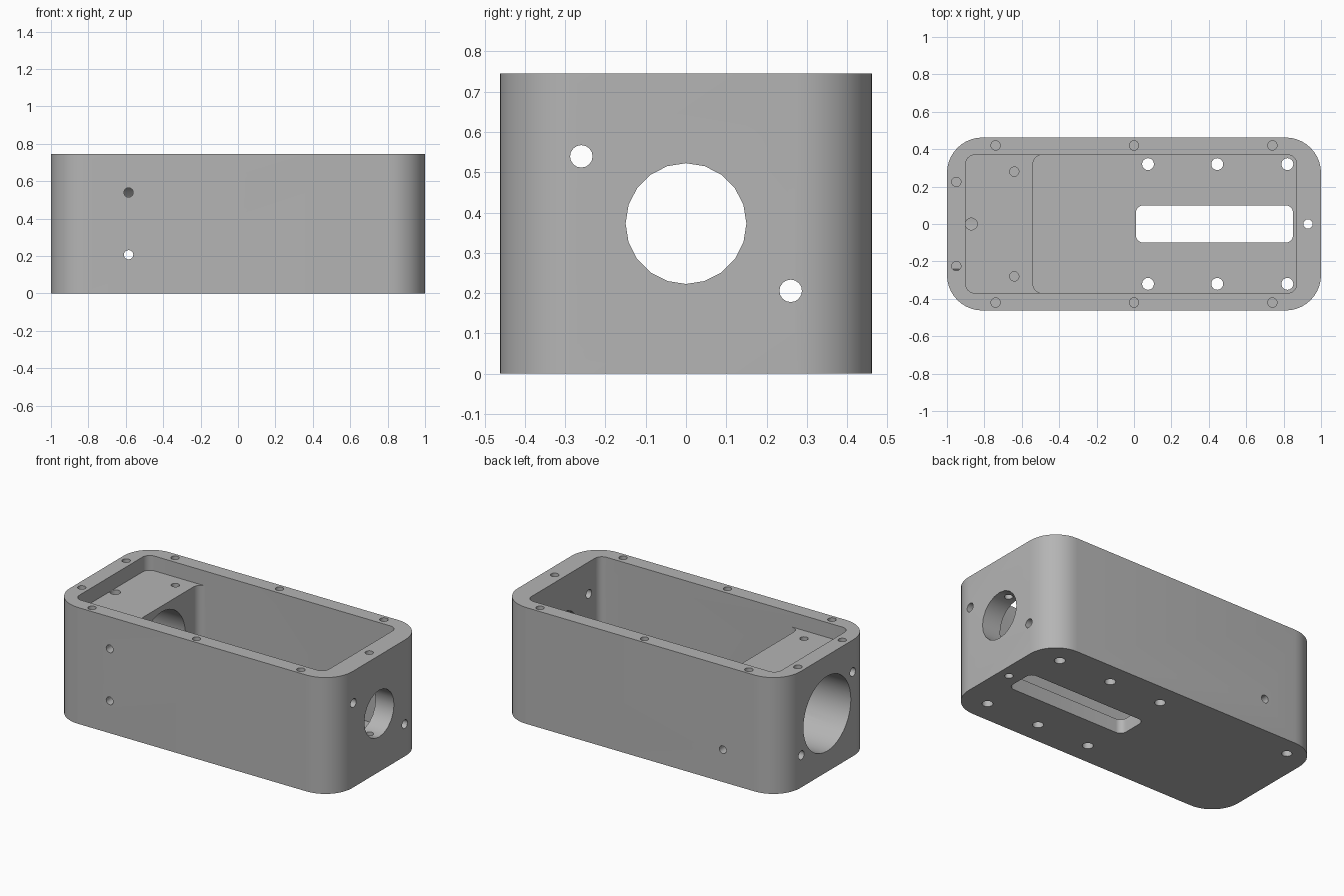
import bpy, bmesh, math
from mathutils import Matrix, Vector

if "Cube" in bpy.data.objects:
    bpy.data.objects.remove(bpy.data.objects["Cube"], do_unlink=True)

LENGTH, WIDTH, HEIGHT = 2.0, 0.925, 0.745
MID = HEIGHT / 2
BLOCK_TOP, FLOOR = 0.65, 0.09

grey = bpy.data.materials.new("machined_grey")
grey.use_nodes = True
colour = (0.46, 0.46, 0.46, 1)
grey.diffuse_color = colour
grey.node_tree.nodes["Principled BSDF"].inputs["Base Color"].default_value = colour


def make_object(name, bm):
    bmesh.ops.recalc_face_normals(bm, faces=bm.faces)
    mesh = bpy.data.meshes.new(name)
    bm.to_mesh(mesh)
    bm.free()
    mesh.materials.append(grey)
    obj = bpy.data.objects.new(name, mesh)
    bpy.context.collection.objects.link(obj)
    return obj


def rounded_prism(name, x0, x1, half_y, z0, z1, radius, steps=8):
    """Upright prism with a rounded rectangular plan."""
    bm = bmesh.new()
    corners = [(x1 - radius, 1), (x0 + radius, 1), (x0 + radius, -1), (x1 - radius, -1)]
    ring = []
    for i, (cx, side) in enumerate(corners):
        for k in range(steps + 1):
            a = (i + k / steps) * math.pi / 2
            ring.append(bm.verts.new((cx + radius * math.cos(a),
                                      side * (half_y - radius) + radius * math.sin(a), z0)))
    base = bm.faces.new(ring)
    top = bmesh.ops.extrude_face_region(bm, geom=[base])["geom"]
    bmesh.ops.translate(bm, vec=(0, 0, z1 - z0),
                        verts=[g for g in top if isinstance(g, bmesh.types.BMVert)])
    return make_object(name, bm)


def drill(start, end, radius, sides=16):
    """Cylindrical cutter between two points."""
    a, b = Vector(start), Vector(end)
    turn = (b - a).to_track_quat("Z", "Y").to_matrix().to_4x4()
    bm = bmesh.new()
    bmesh.ops.create_cone(bm, cap_ends=True, segments=sides, radius1=radius, radius2=radius,
                          depth=(b - a).length, matrix=Matrix.Translation((a + b) / 2) @ turn)
    return make_object("drill_cutter", bm)


housing = rounded_prism("housing", -LENGTH / 2, LENGTH / 2, WIDTH / 2, 0, HEIGHT, 0.19, 10)
cutters = []

# shallow pocket over the bearing block, deep main cavity, floor slot
cutters.append(rounded_prism("pocket_cutter", -0.9, 0.87, 0.37, BLOCK_TOP, 1, 0.05))
cutters.append(rounded_prism("cavity_cutter", -0.54, 0.87, 0.37, FLOOR, 0.9, 0.05))
cutters.append(rounded_prism("slot_cutter", 0.01, 0.85, 0.1, -0.1, 0.2, 0.04))

# large bore in the block end, smaller bore in the opposite end
cutters.append(drill((-1.1, 0, MID), (-0.4, 0, MID), 0.24, 40))
cutters.append(drill((0.8, 0, MID), (1.1, 0, MID), 0.15, 20))

# diagonal pair of long bolt holes through both ends
for s in (-1, 1):
    cutters.append(drill((-1.1, s * 0.26, MID - s * 0.167), (1.1, s * 0.26, MID - s * 0.167), 0.028))

# cross holes through the block
cutters.append(drill((-0.585, -0.6, 0.207), (-0.585, 0.6, 0.207), 0.025))
cutters.append(drill((-0.585, -0.6, 0.54), (-0.585, 0, 0.54), 0.025))

for s in (-1, 1):
    # lid screw holes in the rim
    for x in (-0.74, 0, 0.74):
        cutters.append(drill((x, s * 0.42, 0.55), (x, s * 0.42, 0.9), 0.025))
    cutters.append(drill((-0.95, s * 0.225, 0.52), (-0.95, s * 0.225, 0.9), 0.025))
    # mounting holes in the floor
    for x in (0.075, 0.445, 0.82):
        cutters.append(drill((x, s * 0.32, -0.1), (x, s * 0.32, 0.2), 0.032))
    # blind holes in the block top
    cutters.append(drill((-0.64, s * 0.28, 0.5), (-0.64, s * 0.28, 0.7), 0.025))

# end wall through hole, oil hole into the bore, blind hole underneath
cutters.append(drill((0.93, 0, -0.1), (0.93, 0, 0.9), 0.025))
cutters.append(drill((-0.87, 0, 0.4), (-0.87, 0, 0.7), 0.032))
cutters.append(drill((-0.85, 0.34, -0.1), (-0.85, 0.34, 0.15), 0.03))

# cut everything out and bake the result
for cutter in cutters:
    mod = housing.modifiers.new("cut", "BOOLEAN")
    mod.operation = "DIFFERENCE"
    mod.solver = "EXACT"
    mod.object = cutter
bpy.context.view_layer.update()
graph = bpy.context.evaluated_depsgraph_get()
baked = bpy.data.meshes.new_from_object(housing.evaluated_get(graph))
housing.modifiers.clear()
housing.data = baked
for cutter in cutters:
    bpy.data.objects.remove(cutter, do_unlink=True)
baked.materials.clear()
baked.materials.append(grey)
for face in baked.polygons:
    face.material_index = 0

bpy.ops.object.select_all(action="DESELECT")
housing.select_set(True)
bpy.context.view_layer.objects.active = housing
bpy.ops.object.shade_smooth_by_angle(angle=math.radians(30))
